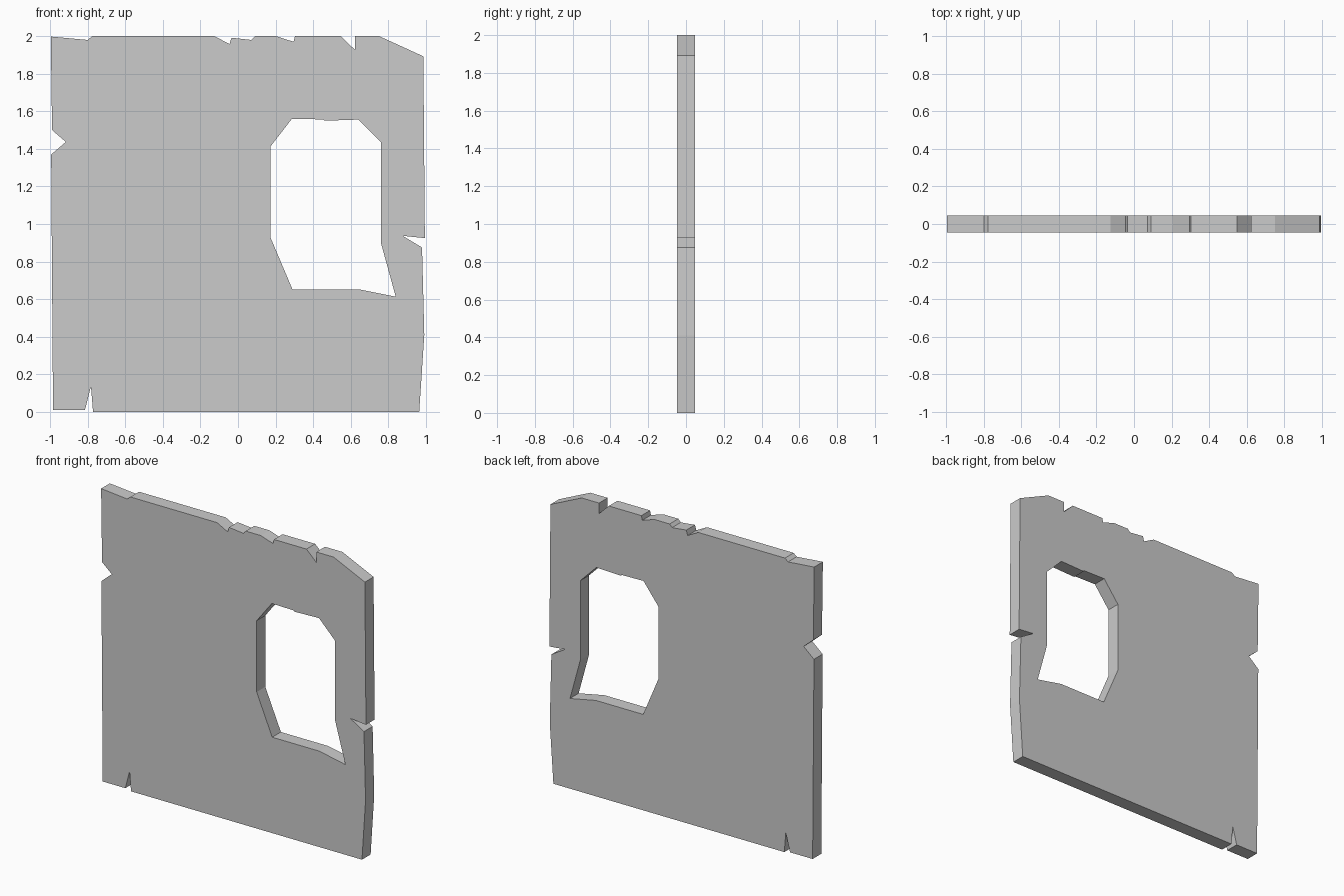
import bpy, bmesh

HALF = 0.0465  # half the wall thickness

# Chipped outer edge (x, z), anticlockwise from the bottom left
outline = [
    (-0.985, 0.01), (-0.815, 0.01), (-0.783, 0.135), (-0.772, 0.0),
    (0.965, 0.0), (0.992, 0.41), (0.98, 0.875), (0.877, 0.937),
    (0.995, 0.925), (0.987, 1.893), (0.752, 2.0), (0.622, 2.0),
    (0.622, 1.928), (0.548, 2.0), (0.303, 2.0), (0.296, 1.97),
    (0.205, 2.0), (0.09, 2.0), (0.072, 1.98), (-0.035, 1.992),
    (-0.045, 1.958), (-0.125, 2.0), (-0.777, 2.0), (-0.8, 1.98),
    (-0.997, 1.998), (-0.99, 1.5), (-0.917, 1.437), (-0.995, 1.37),
]

# Window opening (x, z)
window = [
    (0.173, 1.413), (0.287, 1.56), (0.455, 1.557), (0.458, 1.55),
    (0.642, 1.556), (0.762, 1.435), (0.762, 0.896), (0.84, 0.613),
    (0.645, 0.652), (0.29, 0.652), (0.173, 0.928),
]

bm = bmesh.new()


def add_loop(points):
    verts = [bm.verts.new((x, -HALF, z)) for x, z in points]
    return [bm.edges.new((verts[i - 1], verts[i])) for i in range(len(verts))]


# Flat panel with the opening, then thickened
edges = add_loop(outline) + add_loop(window)
bmesh.ops.triangle_fill(bm, edges=edges, use_beauty=True, normal=(0, -1, 0))
ext = bmesh.ops.extrude_face_region(bm, geom=bm.faces[:], use_keep_orig=True)
back = [g for g in ext["geom"] if isinstance(g, bmesh.types.BMVert)]
bmesh.ops.translate(bm, verts=back, vec=(0, 2 * HALF, 0))
bmesh.ops.recalc_face_normals(bm, faces=bm.faces[:])

mesh = bpy.data.meshes.new("wall_panel")
bm.to_mesh(mesh)
bm.free()
bpy.context.collection.objects.link(bpy.data.objects.new("wall_panel", mesh))
